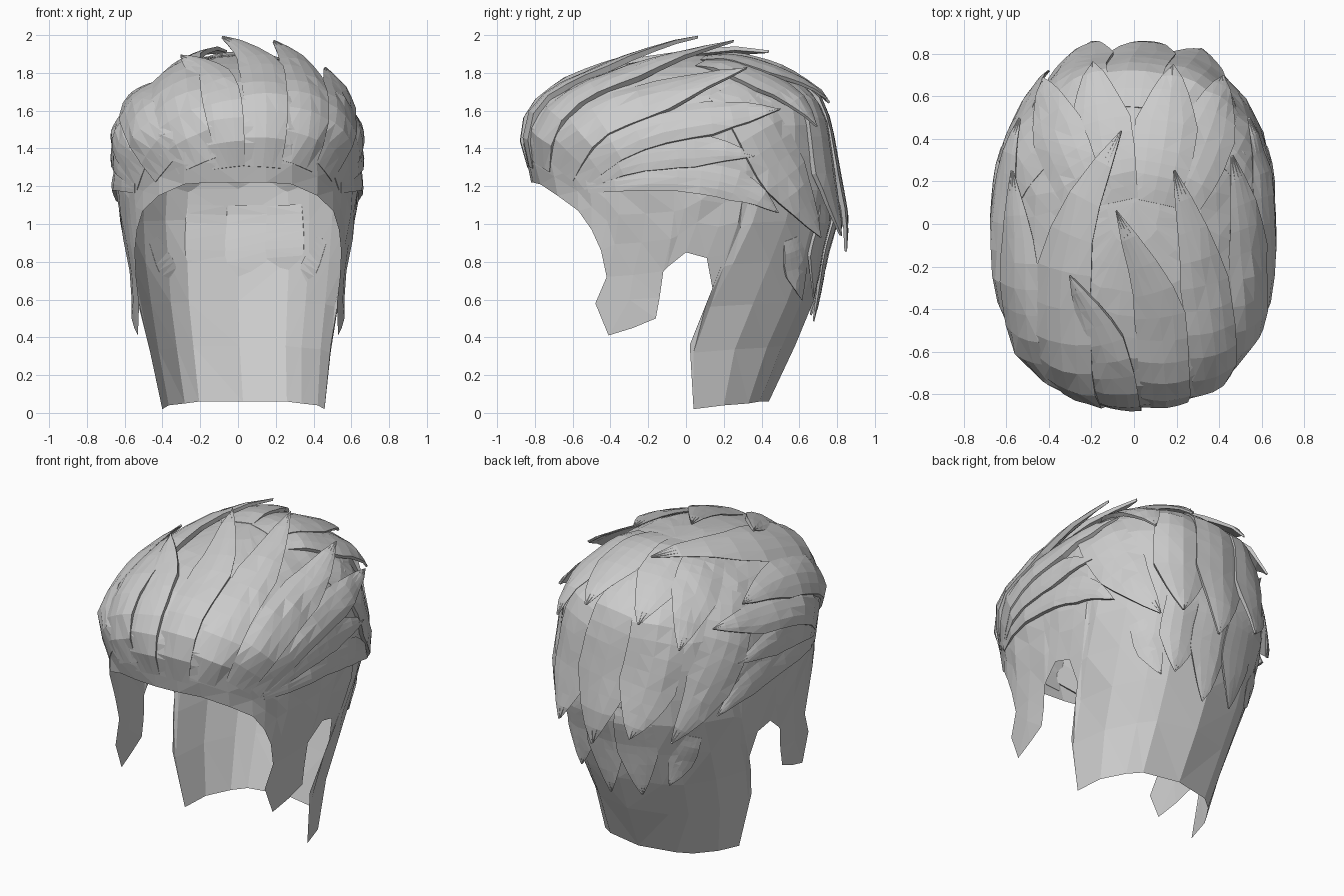
import bpy, bmesh, math, random
from mathutils import Vector
from mathutils.bvhtree import BVHTree

random.seed(4)
cube = bpy.data.objects.get("Cube")
if cube:
    bpy.data.objects.remove(cube)

hair = bpy.data.materials.new("hair_grey")
hair.use_nodes = True
GREY = (0.6, 0.6, 0.6, 1)
hair.diffuse_color = GREY
hair.node_tree.nodes["Principled BSDF"].inputs["Base Color"].default_value = GREY


def add_object(name, bm):
    bmesh.ops.recalc_face_normals(bm, faces=bm.faces)
    mesh = bpy.data.meshes.new(name)
    bm.to_mesh(mesh)
    obj = bpy.data.objects.new(name, mesh)
    obj.data.materials.append(hair)
    bpy.context.collection.objects.link(obj)
    return obj


# Head rings: height, front y, back y, half width
RINGS = [(0.0, -0.5, 0.41, 0.43), (0.4, -0.95, 0.6, 0.495), (0.7, -0.9, 0.71, 0.565),
         (1.0, -0.82, 0.79, 0.62), (1.22, -0.82, 0.80, 0.645), (1.47, -0.88, 0.77, 0.645),
         (1.65, -0.78, 0.71, 0.56), (1.76, -0.61, 0.59, 0.44), (1.84, -0.37, 0.46, 0.3),
         (1.885, -0.1, 0.28, 0.12)]
POWER = 2.4


def ring_at(v):
    i = min(int(v), len(RINGS) - 2)
    return [a + (b - a) * (v - i) for a, b in zip(RINGS[i], RINGS[i + 1])]


def level_of(z):
    for i in range(len(RINGS) - 1):
        if z <= RINGS[i + 1][0]:
            return i + (z - RINGS[i][0]) / (RINGS[i + 1][0] - RINGS[i][0])


def signed_pow(a, p):
    return math.copysign(abs(a) ** p, a)


def surface(theta, v):
    z, yf, yb, w = ring_at(v)
    mid = (yf + yb) / 2
    return Vector((w * signed_pow(math.cos(theta), 2 / POWER),
                   mid + (yb - yf) / 2 * signed_pow(math.sin(theta), 2 / POWER), z))


def angle_of(y, v):
    z, yf, yb, w = ring_at(v)
    s = (y - (yf + yb) / 2) / ((yb - yf) / 2)
    return math.asin(max(-1, min(1, signed_pow(s, POWER / 2))))


# Lower edge of one side (y, z): hairline, sideburn root, ear notch, nape
EDGE = [(-0.83, 1.22), (-0.81, 1.22), (-0.77, 1.21), (-0.68, 1.15), (-0.57, 1.07), (-0.5, 0.97),
        (-0.45, 0.86), (-0.42, 0.72), (-0.28, 0.73), (-0.12, 0.75), (-0.1, 0.77),
        (0, 0.85), (0.11, 0.82), (0.14, 0.66), (0.02, 0.36), (0.04, 0.02), (0.2, 0.04),
        (0.33, 0.05), (0.39, 0.06), (0.5, 0.06)]
SIDEBURN_ROOT = EDGE.index((-0.42, 0.72))
SIDEBURN_ROWS = [[(-0.48, 0.58), (-0.3, 0.6), (-0.14, 0.61)], [(-0.41, 0.41), (-0.28, 0.45), (-0.16, 0.5)]]
ROWS = 13


def build_scalp():
    bm = bmesh.new()
    half = []
    top_v = len(RINGS) - 1
    for k, (y, z) in enumerate(EDGE):
        v0 = level_of(z)
        a0 = angle_of(y, v0)
        a1 = math.pi * (k / (len(EDGE) - 1) - 0.5)
        col = []
        for r in range(ROWS):
            t = r / (ROWS - 1)
            p = surface(a0 + (a1 - a0) * t, v0 + (top_v - v0) * t)
            if k in (0, len(EDGE) - 1):
                p.x = 0
            col.append(p)
        half.append(col)
    columns = half + [[Vector((-p.x, p.y, p.z)) for p in c] for c in half[-2:0:-1]]
    grid = []
    for col in columns:
        out = []
        for r, p in enumerate(col):
            wobble = 0 if r == 0 else random.uniform(-0.008, 0.008)
            # The nape hangs slightly to the left
            nape_lean = Vector((0.03 * max(0, 1 - p.z / 0.5), 0, 0))
            out.append(bm.verts.new(p + nape_lean + Vector((p.x, p.y, 0)).normalized() * wobble))
        grid.append(out)
    crown = bm.verts.new((0, 0.1, 1.895))
    for i, a in enumerate(grid):
        b = grid[(i + 1) % len(grid)]
        for r in range(ROWS - 1):
            bm.faces.new((a[r], b[r], b[r + 1], a[r + 1]))
        bm.faces.new((a[-1], b[-1], crown))
    # Sideburns hang from the edge in front of each ear
    for m in (1, -1):
        upper = [grid[m * (SIDEBURN_ROOT + i)][0] for i in range(3)]
        for flare, row in zip((0.02, 0.045), SIDEBURN_ROWS):
            lower = []
            for y, z in row:
                p = surface(angle_of(y, level_of(z)), level_of(z))
                lower.append(bm.verts.new((m * (p.x + flare), y, z)))
            for i in range(2):
                bm.faces.new((upper[i], upper[i + 1], lower[i + 1], lower[i]))
            upper = lower
    bmesh.ops.triangulate(bm, faces=bm.faces)
    add_object("scalp_hair", bm)
    return BVHTree.FromBMesh(bm)


scalp = build_scalp()
CENTRE = Vector((0, 0, 1.1))


def on_scalp(p, offset):
    d = (p - CENTRE).normalized()
    hit = scalp.ray_cast(CENTRE, d)[0]
    return (hit if hit else p) + d * offset


def spline(pts, t):
    # Catmull-Rom through the guide points
    ext = [pts[0] * 2 - pts[1]] + pts + [pts[-1] * 2 - pts[-2]]
    f = t * (len(pts) - 1)
    i = min(int(f), len(pts) - 2)
    f -= i
    a, b, c, d = ext[i:i + 4]
    return 0.5 * (2 * b + (c - a) * f + (2 * a - 5 * b + 4 * c - d) * f * f
                  + (3 * b - a - 3 * c + d) * f ** 3)


# Lock cross-section: side position, share of height; one edge stands proud, the last two lie underneath
SECTION = [(-1, 0.15), (-0.5, 0.6), (0, 0.9), (0.5, 1.05), (1, 1), (0.95, -0.1), (-0.95, -0.1)]


def lock(name, guide, width, height=0.032, lift=0.06, root=0.8, proud=1, steps=10):
    pts = [Vector(g) for g in guide]
    bm = bmesh.new()
    loops = []
    for s in range(steps + 1):
        t = s / steps
        p = spline(pts, t)
        along = spline(pts, min(1, t + 0.02)) - spline(pts, max(0, t - 0.02))
        side = along.cross(p - CENTRE).normalized() * proud
        grow = root + (1 - root) * min(1, t / 0.4)
        taper = 1 if t < 0.6 else max(0.03, ((1 - t) / 0.4) ** 0.8)
        rise = lift * max(0, (t - 0.5) / 0.5) ** 1.5
        body = height * min(1, 0.15 + t * 4) * (0.4 + 0.6 * taper)
        loops.append([bm.verts.new(on_scalp(p + side * (q * width * grow * taper), rise + body * h))
                      for q, h in SECTION])
    n = len(SECTION)
    for a, b in zip(loops, loops[1:]):
        for i in range(n):
            bm.faces.new((a[i], a[(i + 1) % n], b[(i + 1) % n], b[i]))
    bm.faces.new(loops[0])
    bm.faces.new(loops[-1][::-1])
    bmesh.ops.triangulate(bm, faces=bm.faces)
    add_object(name, bm)


# Swept-back locks from the forehead to the crown
lock("fringe_lock_centre", [(-0.05, -0.84, 1.3), (-0.09, -0.75, 1.65), (-0.17, -0.5, 1.8), (-0.3, -0.24, 1.88)], 0.11)
lock("fringe_lock_left", [(0.13, -0.82, 1.3), (0.14, -0.7, 1.7), (0.1, -0.35, 1.85), (-0.08, 0.06, 1.95)], 0.12, lift=0.095)
lock("fringe_lock_outer_left", [(0.31, -0.75, 1.3), (0.36, -0.55, 1.68), (0.31, -0.2, 1.83), (0.18, 0.24, 1.93)], 0.12, lift=0.1)
lock("temple_lock_left", [(0.44, -0.65, 1.28), (0.52, -0.4, 1.55), (0.52, -0.05, 1.7), (0.43, 0.3, 1.78)], 0.12, lift=0.09)
lock("fringe_lock_right", [(-0.21, -0.78, 1.3), (-0.31, -0.6, 1.65), (-0.3, -0.1, 1.82), (-0.06, 0.43, 1.9)], 0.14, lift=0.06)
lock("temple_lock_right", [(-0.37, -0.7, 1.28), (-0.5, -0.45, 1.55), (-0.53, -0.1, 1.66), (-0.55, 0.24, 1.66)], 0.12, lift=0.05, proud=-1)

# Side locks sweeping back over the ears, and rear ones turning down to the back
for label, m in (("left", 1), ("right", -1)):
    lock("upper_side_lock_" + label, [(m * 0.5, -0.58, 1.25), (m * 0.6, -0.2, 1.48), (m * 0.6, 0.2, 1.57), (m * 0.54, 0.5, 1.61)], 0.1, proud=m)
    lock("middle_side_lock_" + label, [(m * 0.52, -0.55, 1.22), (m * 0.63, -0.2, 1.36), (m * 0.65, 0.1, 1.39), (m * 0.6, 0.35, 1.35)], 0.09, 0.025, 0.02, 0.5, m)
    lock("lower_side_lock_" + label, [(m * 0.52, -0.5, 1.2), (m * 0.63, 0, 1.24), (m * 0.6, 0.3, 1.18), (m * 0.55, 0.48, 1.06)], 0.08, 0.025, 0.03, 0.5, m)
    lock("rear_side_lock_" + label, [(m * 0.45, 0.2, 1.7), (m * 0.55, 0.4, 1.45), (m * 0.52, 0.56, 1.2), (m * 0.4, 0.72, 0.93)], 0.15, 0.025, 0.06, proud=m)
    lock("rear_nape_lock_" + label, [(m * 0.45, 0.56, 0.92), (m * 0.41, 0.62, 0.75), (m * 0.33, 0.65, 0.57)], 0.08, 0.015, 0.03, 0.6, m)

# Crown locks pointing backwards
for i, (x, z) in enumerate([(-0.18, 1.6), (0.17, 1.63), (0.42, 1.52), (-0.44, 1.52)]):
    lock(f"crown_lock_{i + 1}", [(x * 0.5, 0.1, 1.88), (x * 0.8, 0.38, 1.8), (x, 0.7, z)], 0.14, 0.025, 0.065)

# Back locks falling from the crown, then a lower layer over the nape
for i, (x, tip) in enumerate([(-0.22, 0.97), (0.25, 0.95), (0.02, 0.88)]):
    lock(f"back_lock_{i + 1}", [(x * 0.7 - 0.06, 0.5, 1.72), (x * 1.1 - 0.04, 0.7, 1.5), (x * 1.1, 0.75, 1.2), (x + 0.04, 0.76, tip)], 0.17, 0.03, 0.1)
for i, (x, tip) in enumerate([(-0.16, 0.52), (0.05, 0.5), (0.25, 0.62)]):
    lock(f"nape_lock_{i + 1}", [(x, 0.76, 1.1), (x * 1.05, 0.75, 0.85), (x, 0.66, tip)], 0.13, 0.02, 0.05)
